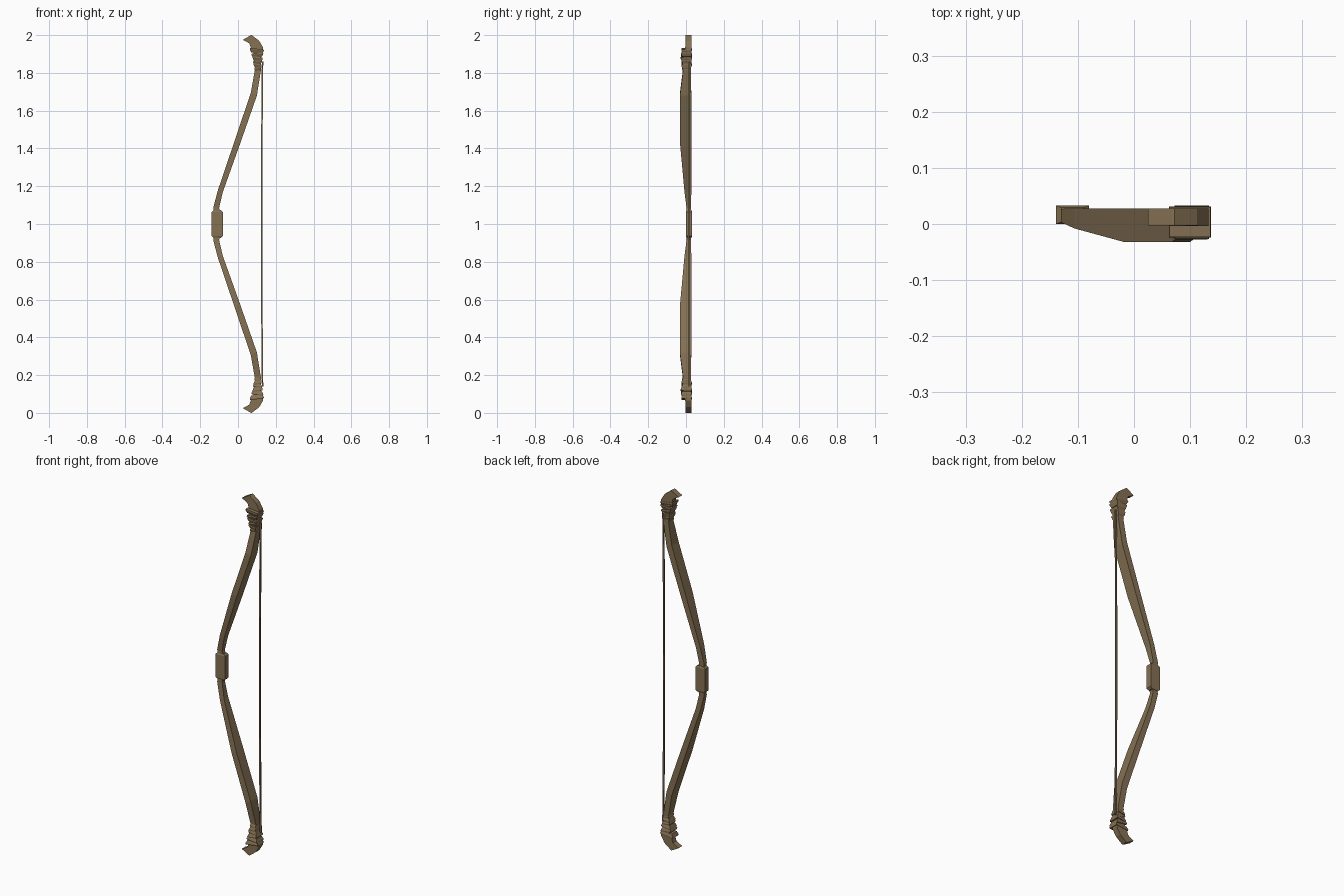
import bpy, bmesh, math

if "Cube" in bpy.data.objects:
    bpy.data.objects.remove(bpy.data.objects["Cube"])


def material(name, rgb):
    m = bpy.data.materials.new(name)
    m.diffuse_color = (*rgb, 1)
    m.use_nodes = True
    m.node_tree.nodes["Principled BSDF"].inputs["Base Color"].default_value = m.diffuse_color
    return m


wood = material("brown wood", (0.235, 0.165, 0.088))


def loft(name, rings, mats):
    """Skin a closed solid through rings of equal point count."""
    bm = bmesh.new()
    loops = [[bm.verts.new(p) for p in r] for r in rings]
    n = len(loops[0])
    for a, b in zip(loops, loops[1:]):
        for i in range(n):
            j = (i + 1) % n
            bm.faces.new((a[i], a[j], b[j], b[i]))
    bm.faces.new(loops[0])
    bm.faces.new(loops[-1])
    bmesh.ops.recalc_face_normals(bm, faces=bm.faces)
    me = bpy.data.meshes.new(name)
    bm.to_mesh(me)
    bm.free()
    for m in mats:
        me.materials.append(m)
    ob = bpy.data.objects.new(name, me)
    bpy.context.collection.objects.link(ob)
    return ob


def section(x0, z0, x1, z1, y0, y1, s):
    """Rectangle across the bow; z is mirrored about the grip when s = -1."""
    a, b = 1 + s * (z0 - 1), 1 + s * (z1 - 1)
    return [(x0, y0, a), (x1, y0, b), (x1, y1, b), (x0, y1, a)]


# outer x, z, inner x, z, front y, back y
LIMB = [(-.127, 1.06, -.092, 1.06, .003, .027),
        (-.130, 1.09, -.100, 1.085, .003, .027),
        (-.106, 1.18, -.080, 1.17, -.008, .028),
        (-.018, 1.44, .013, 1.43, -.032, .028),
        (.068, 1.695, .100, 1.68, -.032, .028),
        (.090, 1.82, .121, 1.81, -.016, .026),
        (.080, 1.92, .124, 1.92, -.012, .027)]
TIP = [(.070, 1.915, .133, 1.920, -.004, .028),
       (.070, 1.925, .133, 1.935, -.004, .028),
       (.061, 1.955, .112, 1.970, -.003, .028),
       (.050, 1.962, .072, 2.000, -.003, .028),
       (.025, 1.975, .068, 1.999, -.003, .028)]
# wrap bands: left x, right x, z, front y, back y
WRAPS = [(.087, .124, 1.824, -.021, .027), (.082, .125, 1.842, -.025, .031),
         (.080, .128, 1.860, -.024, .030), (.076, .131, 1.879, -.028, .032),
         (.072, .134, 1.899, -.027, .033), (.062, .137, 1.922, -.024, .031)]

for side, s in (("upper", 1), ("lower", -1)):
    loft(side + "_limb", [section(*r, s) for r in LIMB], [wood])
    loft(side + "_tip", [section(*r, s) for r in TIP], [wood])
    # tilted bands that flare towards the tip
    for k, (x0, x1, z, y0, y1) in enumerate(WRAPS):
        t = .004 if k % 2 else -.004
        rings = []
        for dz, i in ((-.017, .007), (0, 0), (.006, .001)):
            rings.append(section(x0 + i, z + dz + t, x1 - i, z + dz - t,
                                 y0 + i, y1 - i, s))
        loft(f"{side}_wrap_{k + 1}", rings, [wood])

# hand grip
loft("grip", [section(-.139 + i, z, -.080 - i, z, i * .4, .033 - i * .4, 1)
              for z, i in ((.927, .010), (.936, 0), (1.064, 0), (1.073, .010))],
     [wood])

# round bow string, bowing slightly inwards
rings = []
for k in range(9):
    u = k / 4 - 1
    x, r = .125 + .005 * u * u, .0055
    z = 1 + .86 * u
    rings.append([(x + r * math.cos(a), .014 + r * math.sin(a), z)
                  for a in (math.pi / 4 + i * math.pi / 2 for i in range(4))])
loft("bow_string", rings, [wood])
